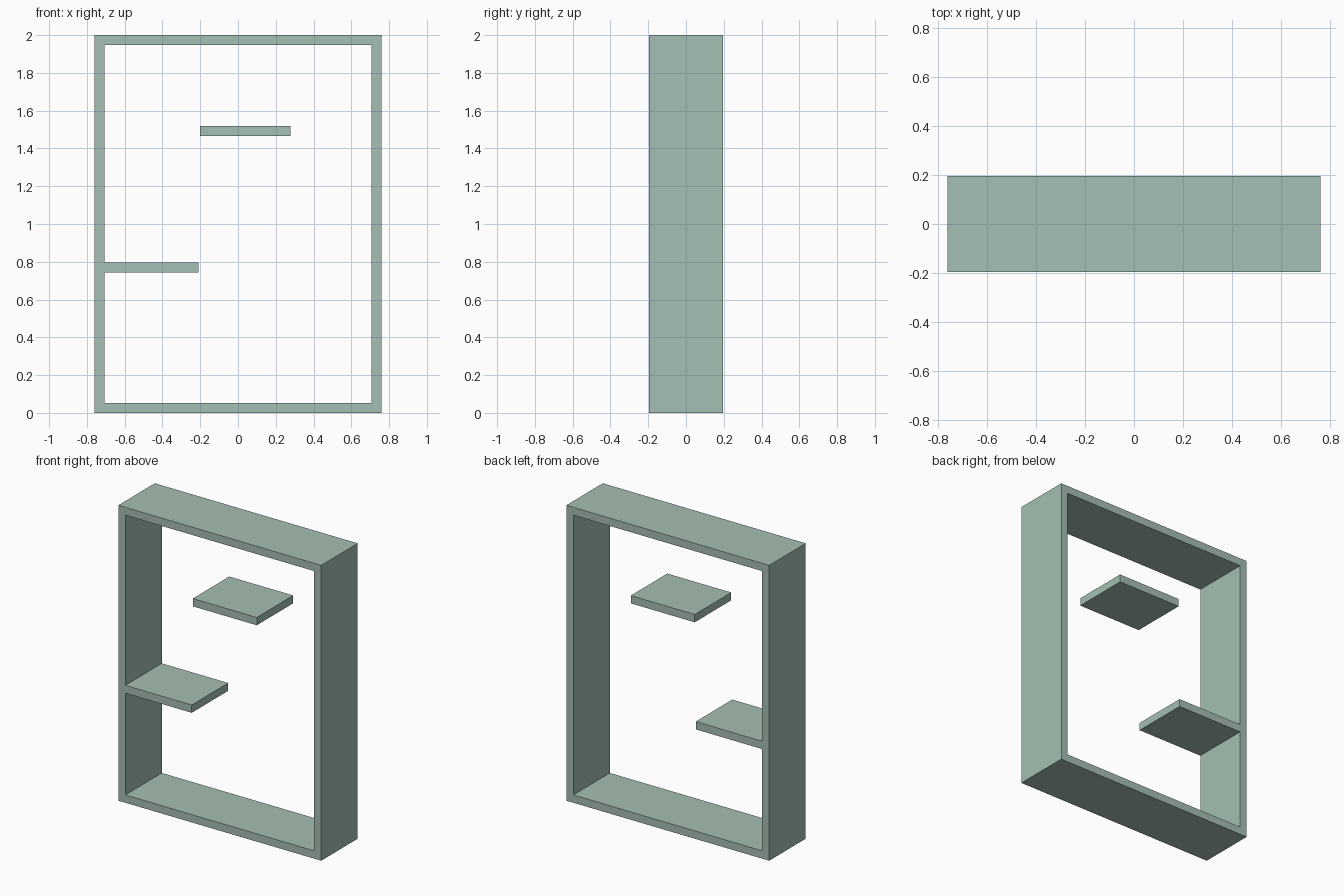
import bpy

cube = bpy.data.objects.get("Cube")
if cube:
    bpy.data.objects.remove(cube, do_unlink=True)

# Single sage green paint
sage = bpy.data.materials.new("sage_green")
sage.use_nodes = True
colour = (0.376, 0.52, 0.445, 1)
sage.diffuse_color = colour
sage.node_tree.nodes["Principled BSDF"].inputs["Base Color"].default_value = colour

HALF_WIDTH, HEIGHT, DEPTH, BOARD = 0.76, 2.0, 0.39, 0.053


def board(name, x0, x1, z0, z1):
    """Full-depth board spanning the given x and z ranges."""
    bpy.ops.mesh.primitive_cube_add(size=1, location=((x0 + x1) / 2, 0, (z0 + z1) / 2))
    ob = bpy.context.object
    ob.name = name
    ob.scale = (x1 - x0, DEPTH, z1 - z0)
    bpy.ops.object.transform_apply(location=False, rotation=False, scale=True)
    ob.data.materials.append(sage)
    return ob


# Outer frame
inner = HALF_WIDTH - BOARD
board("bottom_panel", -HALF_WIDTH, HALF_WIDTH, 0, BOARD)
board("top_panel", -HALF_WIDTH, HALF_WIDTH, HEIGHT - BOARD, HEIGHT)
board("right_panel", -HALF_WIDTH, -inner, BOARD, HEIGHT - BOARD)
board("left_panel", inner, HALF_WIDTH, BOARD, HEIGHT - BOARD)

# Shelves: one joined to the right panel, one floating
board("lower_shelf", -inner, -0.21, 0.742, 0.742 + BOARD)
board("upper_shelf", -0.202, 0.277, 1.465, 1.465 + BOARD)
